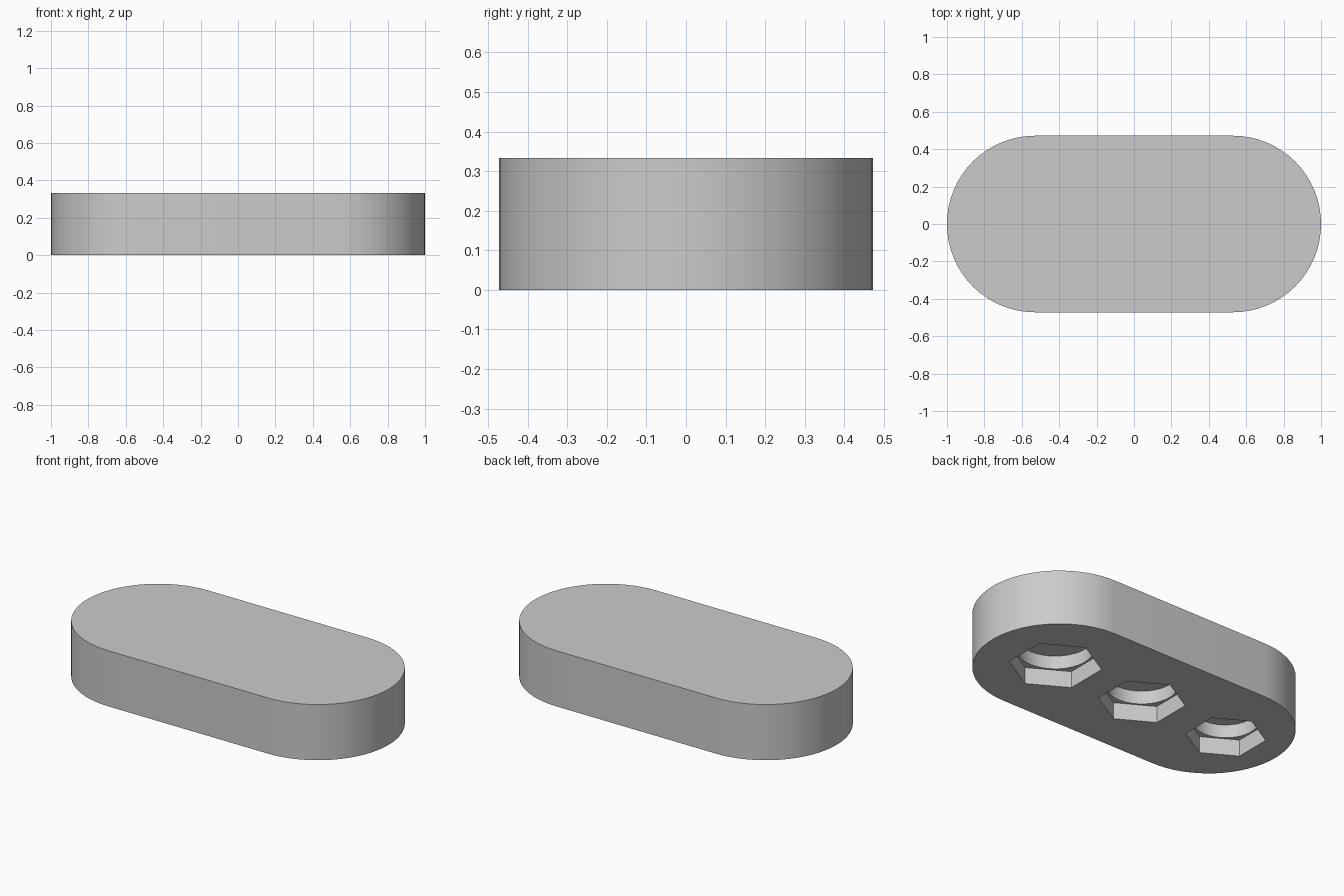
import bpy, bmesh, math

cube = bpy.data.objects.get("Cube")
if cube:
    bpy.data.objects.remove(cube, do_unlink=True)

HALF_LENGTH, RADIUS, HEIGHT = 1.0, 0.472, 0.333
HEX_DEPTH, BORE_DEPTH = 0.10, 0.18
SOCKETS = [(0.557, 0.254), (-0.055, 0.238), (-0.648, 0.220)]  # x, corner radius

grey = bpy.data.materials.new("light grey")
grey.use_nodes = True
grey.diffuse_color = (0.6, 0.6, 0.6, 1)
grey.node_tree.nodes["Principled BSDF"].inputs["Base Color"].default_value = (0.6, 0.6, 0.6, 1)


def prism(name, outline, bottom, top):
    """Extrude a flat outline between two heights."""
    bm = bmesh.new()
    face = bm.faces.new([bm.verts.new((x, y, bottom)) for x, y in outline])
    new = bmesh.ops.extrude_face_region(bm, geom=[face])["geom"]
    for v in new:
        if isinstance(v, bmesh.types.BMVert):
            v.co.z = top
    bmesh.ops.recalc_face_normals(bm, faces=bm.faces)
    mesh = bpy.data.meshes.new(name)
    bm.to_mesh(mesh)
    bm.free()
    mesh.materials.append(grey)
    obj = bpy.data.objects.new(name, mesh)
    bpy.context.collection.objects.link(obj)
    return obj


def ring(cx, radius, sides, start=0.0):
    return [(cx + radius * math.cos(start + math.tau * i / sides),
             radius * math.sin(start + math.tau * i / sides)) for i in range(sides)]


def cut(body, cutter):
    """Subtract a cutter from the body and discard it."""
    mod = body.modifiers.new("cut", "BOOLEAN")
    mod.operation = "DIFFERENCE"
    mod.solver = "EXACT"
    mod.object = cutter
    bpy.context.view_layer.objects.active = body
    bpy.ops.object.modifier_apply(modifier=mod.name)
    bpy.data.objects.remove(cutter, do_unlink=True)


# Rounded bar body
outline = []
steps = 32
for side in (1, -1):
    for i in range(steps + 1):
        a = math.pi * i / steps - math.pi / 2
        outline.append((side * (HALF_LENGTH - RADIUS + RADIUS * math.cos(a)),
                        side * RADIUS * math.sin(a)))
body = prism("socket_bar", outline, 0, HEIGHT)

# Hexagonal sockets with round bores above them, open underneath
for x, corner in SOCKETS:
    apothem = corner * math.cos(math.pi / 6)
    cut(body, prism("hex_cutter", ring(x, corner, 6, math.pi / 6), -0.05, HEX_DEPTH))
    cut(body, prism("bore_cutter", ring(x, apothem * 0.95, 48), -0.04, BORE_DEPTH))

# Smooth rounds, sharp corners
bpy.ops.object.select_all(action="DESELECT")
body.select_set(True)
bpy.context.view_layer.objects.active = body
bpy.ops.object.shade_smooth_by_angle(angle=math.radians(30))
